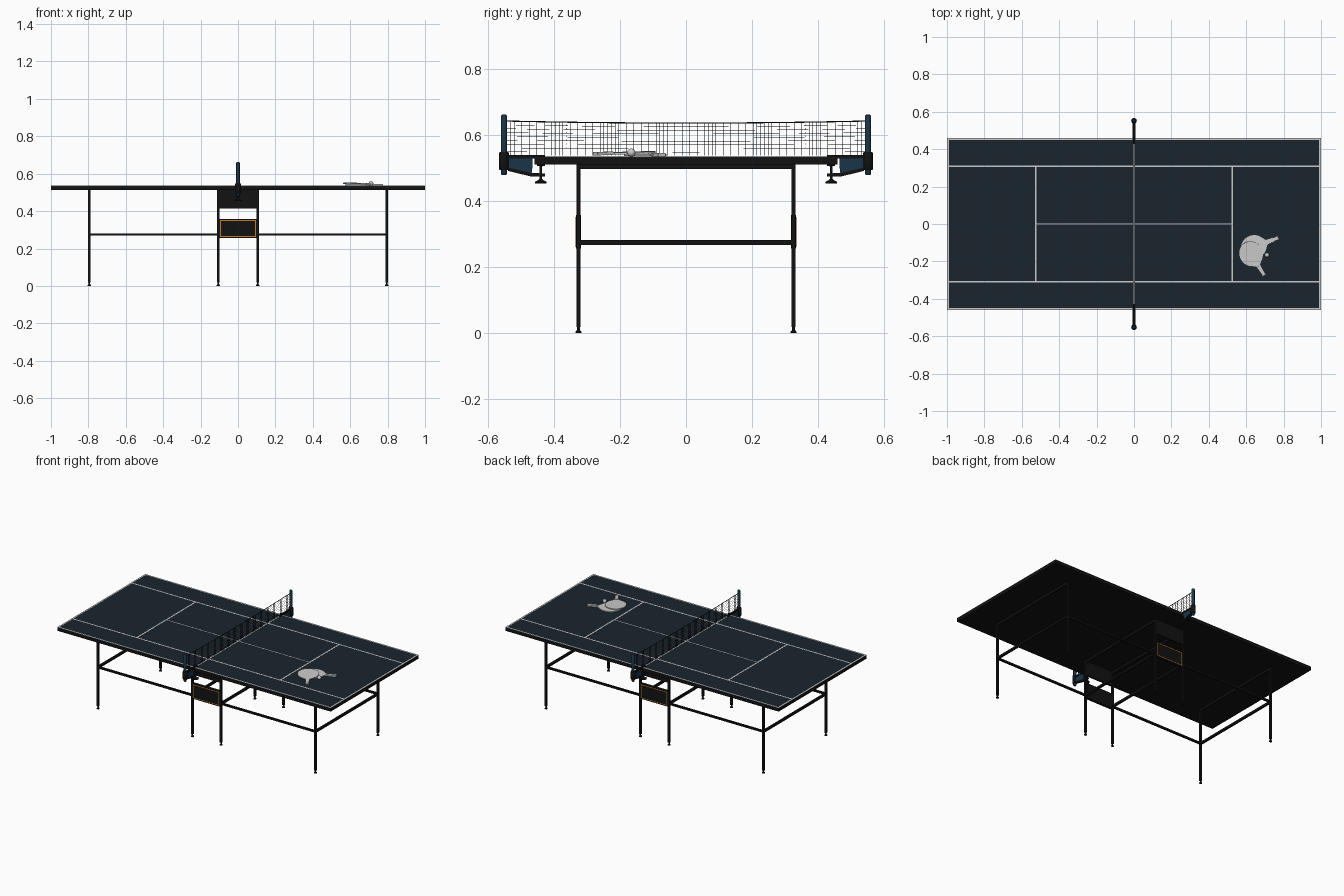
import bpy, bmesh, math
from mathutils import Matrix, Vector

if "Cube" in bpy.data.objects:
    bpy.data.objects.remove(bpy.data.objects["Cube"])


def material(name, rgb):
    m = bpy.data.materials.new(name)
    m.diffuse_color = (*rgb, 1)
    m.use_nodes = True
    m.node_tree.nodes["Principled BSDF"].inputs["Base Color"].default_value = m.diffuse_color
    return m


NAVY = material("navy", (0.010, 0.017, 0.027))
BLACK = material("black", (0.006, 0.006, 0.006))
BLUE = material("post_blue", (0.010, 0.035, 0.065))
ORANGE = material("orange", (0.55, 0.22, 0.02))
WHITE = material("line_white", (0.6, 0.6, 0.6))


def finish(name, bm, mat=None, smooth=False):
    bmesh.ops.recalc_face_normals(bm, faces=bm.faces)
    me = bpy.data.meshes.new(name)
    bm.to_mesh(me)
    bm.free()
    ob = bpy.data.objects.new(name, me)
    bpy.context.collection.objects.link(ob)
    if mat:
        me.materials.append(mat)
    if smooth:
        bpy.ops.object.select_all(action='DESELECT')
        ob.select_set(True)
        bpy.context.view_layer.objects.active = ob
        bpy.ops.object.shade_smooth_by_angle(angle=math.radians(35))
    return ob


def box(name, lo, hi, mat=None):
    """Box between two opposite corners."""
    bm = bmesh.new()
    size = [b - a for a, b in zip(lo, hi)]
    mid = [(a + b) / 2 for a, b in zip(lo, hi)]
    bmesh.ops.create_cube(bm, size=1, matrix=Matrix.Translation(mid) @ Matrix.Diagonal((*size, 1)))
    return finish(name, bm, mat)


def lathe(name, x, y, profile, mat, n=16):
    """Revolve (radius, z) pairs about a vertical axis."""
    bm = bmesh.new()
    vs = [bm.verts.new((x + r, y, z)) for r, z in profile]
    es = [bm.edges.new(p) for p in zip(vs, vs[1:])]
    bmesh.ops.spin(bm, geom=vs + es, cent=(x, y, 0), axis=(0, 0, 1),
                   angle=2 * math.pi, steps=n, use_duplicate=False)
    bmesh.ops.remove_doubles(bm, verts=bm.verts, dist=1e-5)
    return finish(name, bm, mat, True)


def extrude(name, pts, vec, mat=None, smooth=False, matrix=None):
    """Extrude a closed outline along a vector."""
    bm = bmesh.new()
    f = bm.faces.new([bm.verts.new(p) for p in pts])
    out = bmesh.ops.extrude_face_region(bm, geom=[f])
    bm.faces.new([v for v in f.verts]) if not f.is_valid else None
    bmesh.ops.translate(bm, vec=vec, verts=[g for g in out["geom"] if isinstance(g, bmesh.types.BMVert)])
    if matrix:
        bm.transform(matrix)
    return finish(name, bm, mat, smooth)


TOP = 0.535

# Table: dark board with a navy playing surface
box("table_board", (-1, -0.46, 0.512), (1, 0.46, 0.532), BLACK)
box("playing_surface", (-0.999, -0.459, 0.532), (0.999, 0.459, TOP), NAVY)


def line(name, x0, y0, x1, y1):
    box(name, (x0, y0, TOP), (x1, y1, TOP + 0.0008), WHITE)


# Painted lines
w = 0.005
for s in (-1, 1):
    line("side_edge_line", -1, s * 0.455 - w, 1, s * 0.455 + w)
    line("end_edge_line", s * 0.995 - w, -0.45, s * 0.995 + w, 0.45)
    line("inner_long_line", -0.99, s * 0.309 - w, 0.99, s * 0.309 + w)
    line("inner_cross_line", s * 0.525 - w, -0.304, s * 0.525 + w, 0.304)
line("centre_line", -0.52, -0.003, 0.52, 0.003)
line("net_line", -w, -0.45, w, 0.45)

# Legs, feet and cross bars
LY, h = 0.326, 0.0065
for x in (-0.795, -0.105, 0.105, 0.795):
    for y in (-LY, LY):
        box("leg", (x - h, y - h, 0.018), (x + h, y + h, 0.512), BLACK)
        lathe("foot", x, y, [(0, 0), (0.009, 0), (0.009, 0.004), (0.0045, 0.010),
                             (0.0045, 0.018), (0, 0.018)], BLACK, 12)
    box("cross_bar", (x - h, -LY, 0.268), (x + h, LY, 0.282), BLACK)
    box("top_cross_bar", (x - h, -LY, 0.497), (x + h, LY, 0.512), BLACK)

# Side rails, upper panels and sign boards with orange borders
for s in (-1, 1):
    y = s * LY
    for sx in (-1, 1):
        a, b = sorted((sx * 0.105, sx * 0.795))
        box("side_rail", (a, y - 0.006, 0.269), (b, y + 0.006, 0.281), BLACK)
    box("upper_panel", (-0.105, y - 0.005, 0.413), (0.105, y + 0.005, 0.512), BLACK)
    box("sign_board", (-0.102, y - 0.008, 0.256), (0.102, y + 0.008, 0.358), BLACK)
    y0, y1 = sorted((s * (LY + 0.008), s * (LY + 0.009)))
    for z in (0.264, 0.350):
        box("sign_border", (-0.094, y0, z - 0.002), (0.094, y1, z + 0.002), ORANGE)
    for x in (-0.094, 0.094):
        box("sign_border", (x - 0.002, y0, 0.262), (x + 0.002, y1, 0.352), ORANGE)

# Net posts and table clamps
for s in (-1, 1):
    lathe("net_post", 0, s * 0.552, [(0, 0.480), (0.007, 0.480), (0.0095, 0.484), (0.0095, 0.658),
                                     (0.007, 0.662), (0, 0.663)], BLUE)
    lathe("post_collar", 0, s * 0.552, [(0, 0.494), (0.013, 0.494), (0.015, 0.497), (0.015, 0.545),
                                        (0.013, 0.549), (0, 0.549)], BLACK)
    web = [(0.540, 0.530), (0.465, 0.530), (0.465, 0.508), (0.468, 0.484), (0.540, 0.498)]
    extrude("clamp_web", [(-0.005, s * y, z) for y, z in web], (0.01, 0, 0), BLUE)
    lower = [(0.540, 0.502), (0.468, 0.486), (0.428, 0.484), (0.428, 0.475), (0.470, 0.475), (0.540, 0.492)]
    extrude("clamp_lower_arm", [(-0.008, s * y, z) for y, z in lower], (0.016, 0, 0), BLACK)
    a, b = sorted((s * 0.428, s * 0.540))
    box("clamp_upper_arm", (-0.007, a, 0.530), (0.007, b, 0.540), BLACK)
    lathe("clamp_screw", 0, s * 0.440, [(0, 0.454), (0.017, 0.454), (0.018, 0.459), (0.008, 0.464),
                                        (0.004, 0.468), (0.004, 0.506), (0.012, 0.507),
                                        (0.012, 0.512), (0, 0.512)], BLACK)


def net_top(y):
    return 0.637 + 0.006 * (y / 0.54) ** 2


# Net: sagging grid turned to strands by a wireframe modifier
bm = bmesh.new()
bmesh.ops.create_grid(bm, x_segments=96, y_segments=9, size=1)
for v in bm.verts:
    y, t = v.co.x * 0.543, (v.co.y + 1) / 2
    v.co = (0, y, 0.538 + t * (net_top(y) - 0.538))
net = finish("net", bm, BLACK)
wire = net.modifiers.new("strands", 'WIREFRAME')
wire.thickness = 0.0014
wire.use_even_offset = False

# Net top cord
cu = bpy.data.curves.new("net_cord", 'CURVE')
cu.dimensions = '3D'
cu.bevel_depth = 0.002
cu.bevel_resolution = 1
sp = cu.splines.new('POLY')
sp.points.add(16)
for i, p in enumerate(sp.points):
    y = -0.545 + 1.09 * i / 16
    p.co = (0, y, net_top(y), 1)
cu.materials.append(BLACK)
cord = bpy.data.objects.new("net_cord", cu)
bpy.context.collection.objects.link(cord)


# Paddles: round blade with neck, plus a grip along the handle
def paddle(centre, end, z, tilt):
    d = Vector(end) - Vector(centre)
    m = (Matrix.Translation((*centre, z)) @ Matrix.Rotation(math.atan2(d.y, d.x), 4, 'Z')
         @ Matrix.Rotation(tilt, 4, 'Y'))
    L = d.length
    arc = [math.radians(40 + 280 * i / 30) for i in range(31)]
    out = [(0.069 * math.cos(a), 0.064 * math.sin(a), 0) for a in arc]
    out += [(0.074, -0.013, 0), (L - 0.005, -0.009, 0), (L - 0.005, 0.009, 0), (0.074, 0.013, 0)]
    extrude("paddle_blade", out, (0, 0, 0.006), None, True, m)
    grip = [(0.076, -0.009), (L - 0.008, -0.010), (L, -0.012), (L, 0.012), (L - 0.008, 0.010), (0.076, 0.009)]
    extrude("paddle_grip", [(x, y, -0.001) for x, y in grip], (0, 0, 0.010), None, False, m)


paddle((0.640, -0.124), (0.772, -0.073), TOP + 0.002, 0)
paddle((0.626, -0.160), (0.697, -0.275), TOP + 0.009, 0.03)

# Ball
bm = bmesh.new()
bmesh.ops.create_uvsphere(bm, u_segments=24, v_segments=14, radius=0.0125,
                          matrix=Matrix.Translation((0.711, -0.166, TOP + 0.0125)))
finish("ball", bm, None, True)
